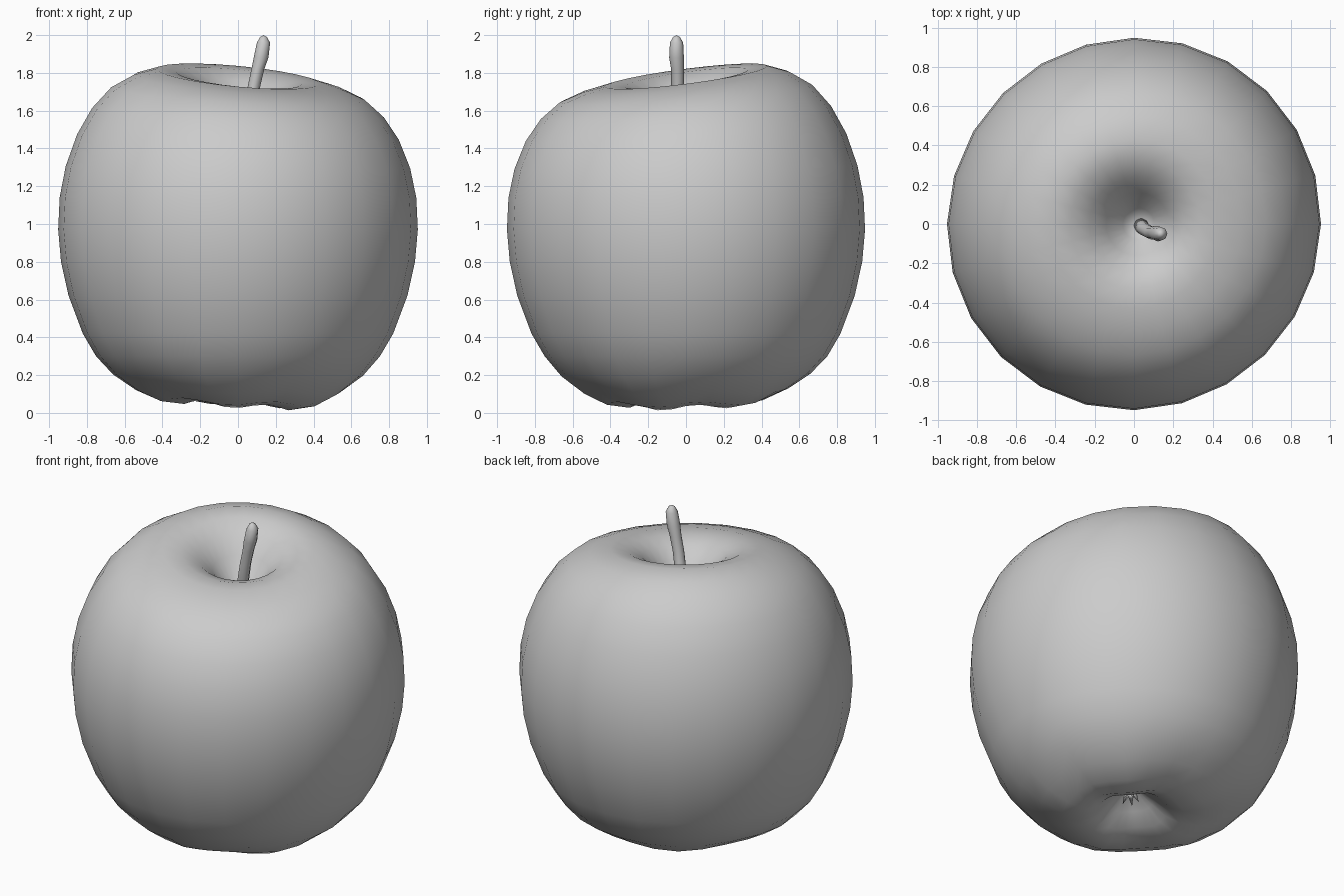
import bpy, bmesh, math
from mathutils import Vector

cube = bpy.data.objects.get("Cube")
if cube:
    bpy.data.objects.remove(cube, do_unlink=True)

grey = bpy.data.materials.new("plain grey")
grey.use_nodes = True
tone = (0.6, 0.6, 0.6, 1)
grey.diffuse_color = tone
grey.node_tree.nodes["Principled BSDF"].inputs["Base Color"].default_value = tone


def add_object(name, bm):
    bmesh.ops.recalc_face_normals(bm, faces=bm.faces)
    mesh = bpy.data.meshes.new(name)
    bm.to_mesh(mesh)
    bm.free()
    mesh.materials.append(grey)
    mesh.polygons.foreach_set("use_smooth", [True] * len(mesh.polygons))
    obj = bpy.data.objects.new(name, mesh)
    bpy.context.collection.objects.link(obj)
    return obj


def skin(bm, rings, start, end):
    """Join rings of points, closing both ends to a point."""
    loops = [[bm.verts.new(p) for p in ring] for ring in rings]
    for a, b in zip(loops, loops[1:]):
        for i in range(len(a)):
            j = (i + 1) % len(a)
            bm.faces.new((a[i], a[j], b[j], b[i]))
    for loop, tip in ((loops[0], start), (loops[-1], end)):
        v = bm.verts.new(tip)
        for i in range(len(loop)):
            bm.faces.new((loop[i], loop[(i + 1) % len(loop)], v))


# Fruit body: a turned profile with a tilted shoulder and a lobed underside
profile = [(0.06, 0.2), (0.13, 0.14), (0.21, 0.075), (0.3, 0.045),
           (0.42, 0.06), (0.54, 0.115), (0.66, 0.2), (0.75, 0.3), (0.82, 0.42),
           (0.895, 0.62), (0.935, 0.8), (0.95, 0.97), (0.942, 1.14),
           (0.91, 1.3), (0.85, 1.46), (0.77, 1.59), (0.67, 1.69), (0.55, 1.75),
           (0.43, 1.782), (0.33, 1.772), (0.24, 1.73), (0.16, 1.65), (0.08, 1.54)]
SIDES = 24


def body_point(r, z, a):
    high = min(1, max(0, (z - 1) / 0.75)) ** 2
    low = max(0, 1 - z / 0.3) * min(1, r / 0.25)
    tilt = 0.055 * math.sin(a) - 0.04 * math.cos(a)
    z += high * min(1, r / 0.4) * tilt
    z += low * (0.016 * math.cos(5 * a - 0.9) - 0.022 * math.cos(a + 0.4))
    r *= 1 + 0.008 * math.cos(2 * a - 1.3)
    shift = 0.03 * max(0, 1 - r / 0.4)
    return Vector((r * math.cos(a) + shift, r * math.sin(a), z))


bm = bmesh.new()
rings = [[body_point(r, z, math.tau * i / SIDES) for i in range(SIDES)]
         for r, z in profile]
skin(bm, rings, (0.03, 0, 0.22), (0.03, 0, 1.48))
add_object("fruit_body", bm)

# Stem: a bent tube with a thicker tip
path = [(0.03, 0, 1.46, 0.04), (0.05, -0.025, 1.58, 0.034),
        (0.085, -0.045, 1.73, 0.033), (0.105, -0.045, 1.82, 0.034),
        (0.122, -0.05, 1.88, 0.039), (0.135, -0.05, 1.96, 0.035),
        (0.135, -0.05, 1.99, 0.018)]
bm = bmesh.new()
rings = [[(x + r * math.cos(math.tau * i / 8), y + r * math.sin(math.tau * i / 8), z)
          for i in range(8)] for x, y, z, r in path]
skin(bm, rings, path[0][:3], (0.135, -0.05, 2))
add_object("stem", bm)

# Calyx: five small dried sepals in the lower hollow
bm = bmesh.new()
for k in range(5):
    a = math.tau * k / 5
    out = Vector((math.cos(a), math.sin(a), 0))
    side = Vector((-out.y, out.x, 0))
    root = Vector((0.03, 0, 0.21))
    base = [root + side * 0.025, root - side * 0.025, root + out * 0.035]
    tip = bm.verts.new(root + out * 0.05 - Vector((0, 0, 0.08)))
    verts = [bm.verts.new(p) for p in base]
    bm.faces.new(verts)
    for i in range(3):
        bm.faces.new((verts[i], verts[(i + 1) % 3], tip))
add_object("calyx", bm)
